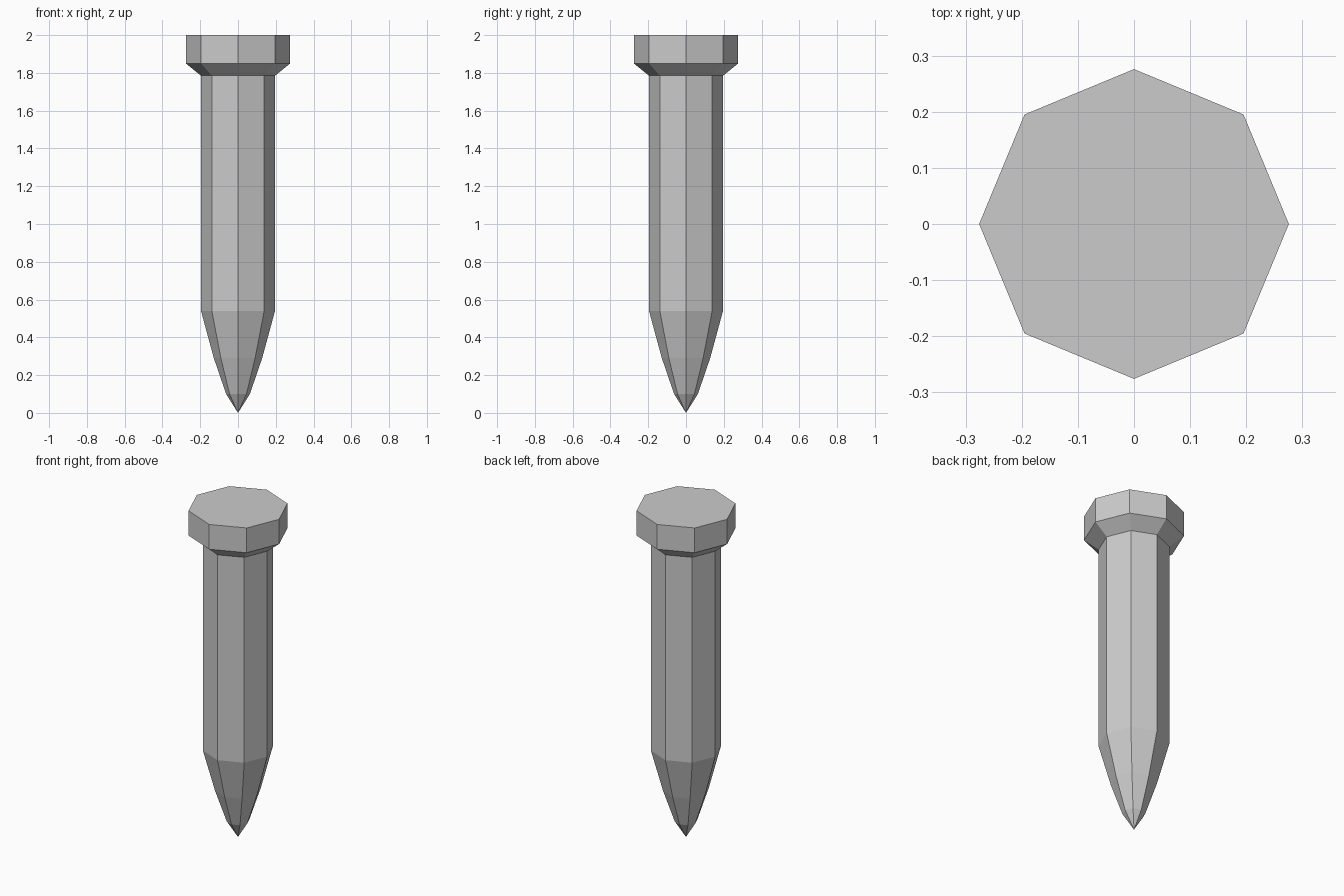
import bpy
import bmesh
from math import cos, sin, pi

SIDES = 8

cube = bpy.data.objects.get("Cube")
if cube:
    bpy.data.objects.remove(cube, do_unlink=True)

# Plain grey metal
steel = bpy.data.materials.new("grey_steel")
steel.use_nodes = True
colour = (0.6, 0.6, 0.6, 1)
steel.diffuse_color = colour
steel.node_tree.nodes["Principled BSDF"].inputs["Base Color"].default_value = colour


def ring(bm, radius, z):
    """One octagonal ring, or a single point when the radius is zero."""
    if radius == 0:
        return [bm.verts.new((0, 0, z))] * SIDES
    angles = [2 * pi * i / SIDES for i in range(SIDES)]
    return [bm.verts.new((radius * cos(a), radius * sin(a), z)) for a in angles]


# Nail profile from tip to head, as (radius, height)
profile = [
    (0, 0),          # tip
    (0.063, 0.10),
    (0.128, 0.29),
    (0.196, 0.54),   # start of the point
    (0.196, 1.785),  # top of the shaft
    (0.276, 1.85),   # underside of the head
    (0.276, 2),      # rim of the head
]

bm = bmesh.new()
rings = [ring(bm, r, z) for r, z in profile]
for low, high in zip(rings, rings[1:]):
    for i in range(SIDES):
        j = (i + 1) % SIDES
        corners = dict.fromkeys((low[i], low[j], high[j], high[i]))
        bm.faces.new(list(corners))
bm.faces.new(rings[-1])
bmesh.ops.recalc_face_normals(bm, faces=bm.faces)

mesh = bpy.data.meshes.new("nail")
bm.to_mesh(mesh)
bm.free()
mesh.materials.append(steel)
nail = bpy.data.objects.new("nail", mesh)
bpy.context.collection.objects.link(nail)
